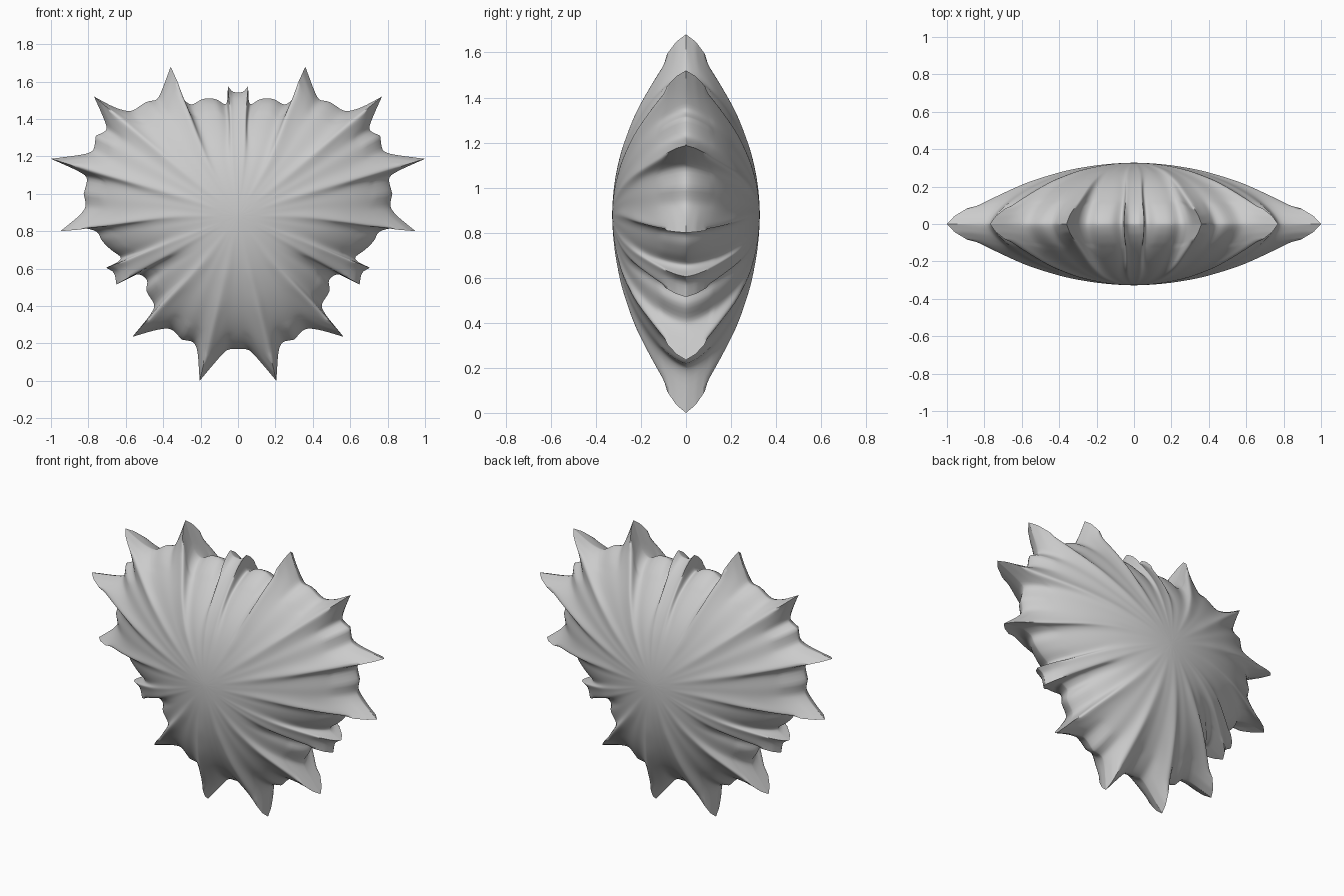
import bpy, bmesh, math
from mathutils import Vector

if "Cube" in bpy.data.objects:
    bpy.data.objects.remove(bpy.data.objects["Cube"])

# Right half of the spiky outline (x, z), from top centre to bottom centre
HALF = [(0, 1.54), (.03, 1.545), (.054, 1.575), (.057, 1.49), (.07, 1.475), (.12, 1.51),
        (.19, 1.51), (.25, 1.47), (.30, 1.51), (.36, 1.68), (.40, 1.57), (.43, 1.50),
        (.49, 1.495), (.57, 1.435), (.66, 1.46), (.77, 1.52), (.72, 1.41), (.695, 1.34),
        (.76, 1.31), (.77, 1.23), (.82, 1.21), (1.0, 1.187), (.87, 1.13), (.80, 1.09),
        (.825, 1.0), (.81, .93), (.85, .88), (.95, .80), (.83, .82), (.75, .80),
        (.73, .75), (.68, .70), (.62, .66), (.64, .635), (.705, .605), (.66, .58),
        (.65, .515), (.58, .55), (.53, .575), (.48, .54), (.495, .48), (.44, .405),
        (.47, .35), (.565, .235), (.45, .27), (.36, .285), (.30, .22), (.235, .21),
        (.215, .16), (.205, 0), (.13, .09), (.06, .17), (0, .17)]
CENTRE = Vector((0, .88))
DEPTH, RINGS, SUB = .328, 40, 4


def smooth(pts, passes, fixed=()):
    n = len(pts)
    for _ in range(passes):
        pts = [p if i in fixed else (pts[i - 1] + p * 2 + pts[(i + 1) % n]) / 4
               for i, p in enumerate(pts)]
    return pts


def spike_depth(t):
    table = [(0, 1), (.25, .97), (.45, .89), (.63, .7), (.8, .4), (.9, .24), (.96, .13), (1, 0)]
    for (a, u), (b, v) in zip(table, table[1:]):
        if t <= b:
            return u + (v - u) * (t - a) / (b - a)
    return 0


# Mirror the outline, resample it, keep the tips sharp
loop = [Vector(p) - CENTRE for p in HALF]
loop += [Vector((-p.x, p.y)) for p in reversed(loop[1:-1])]
n = len(loop)
dense = [loop[i].lerp(loop[(i + 1) % n], k / SUB) for i in range(n) for k in range(SUB)]
tips = {i * SUB for i in range(n)
        if loop[i].length > loop[i - 1].length and loop[i].length > loop[(i + 1) % n].length
        and loop[i].length > .68}
edge = smooth(dense, 2, tips)
core = smooth(dense, 900)
n = len(edge)
spiky = smooth([min(1, max(0, (e.length / c.length - .96) / .15))
                for e, c in zip(edge, smooth(dense, 160))], 2)

# Pillow-like body: concentric rings swelling to the front and back
bm = bmesh.new()


def ring(t, side):
    u = min(1, max(0, (t - .35) / .5))
    w = u * u * (3 - 2 * u)
    blunt = max(0, 1 - t * t) ** .68
    spike = spike_depth(t)
    ys = [DEPTH * (blunt + (spike - blunt) * s * min(1, t * 1.6)) for s in spiky]
    out = []
    for e, c, y in zip(edge, core, ys):
        p = c.lerp(e, w) * t + CENTRE
        out.append(bm.verts.new((p.x, side * y, p.y)))
    return out


soft = []
rim = ring(1, 1)
for side in (-1, 1):
    outer = rim
    for k in range(RINGS - 1, 0, -1):
        t = math.sin(k / RINGS * math.pi / 2)
        inner = ring(t, side)
        if t < .88:
            soft += inner
        for i in range(n):
            j = (i + 1) % n
            bm.faces.new((outer[i], outer[j], inner[j], inner[i]))
        outer = inner
    pole = bm.verts.new((CENTRE.x, side * DEPTH, CENTRE.y))
    for i in range(n):
        bm.faces.new((outer[i], outer[(i + 1) % n], pole))
bmesh.ops.recalc_face_normals(bm, faces=bm.faces)

# Soften the ridges, leaving the spike tips and rim sharp
for _ in range(8):
    bmesh.ops.smooth_vert(bm, verts=soft, factor=.5, use_axis_x=True,
                          use_axis_y=True, use_axis_z=True)

mesh = bpy.data.meshes.new("spiky_shell")
bm.to_mesh(mesh)
bm.free()
shell = bpy.data.objects.new("spiky_shell", mesh)
bpy.context.collection.objects.link(shell)
bpy.context.view_layer.objects.active = shell
shell.select_set(True)
bpy.ops.object.shade_smooth_by_angle(angle=math.radians(80))
